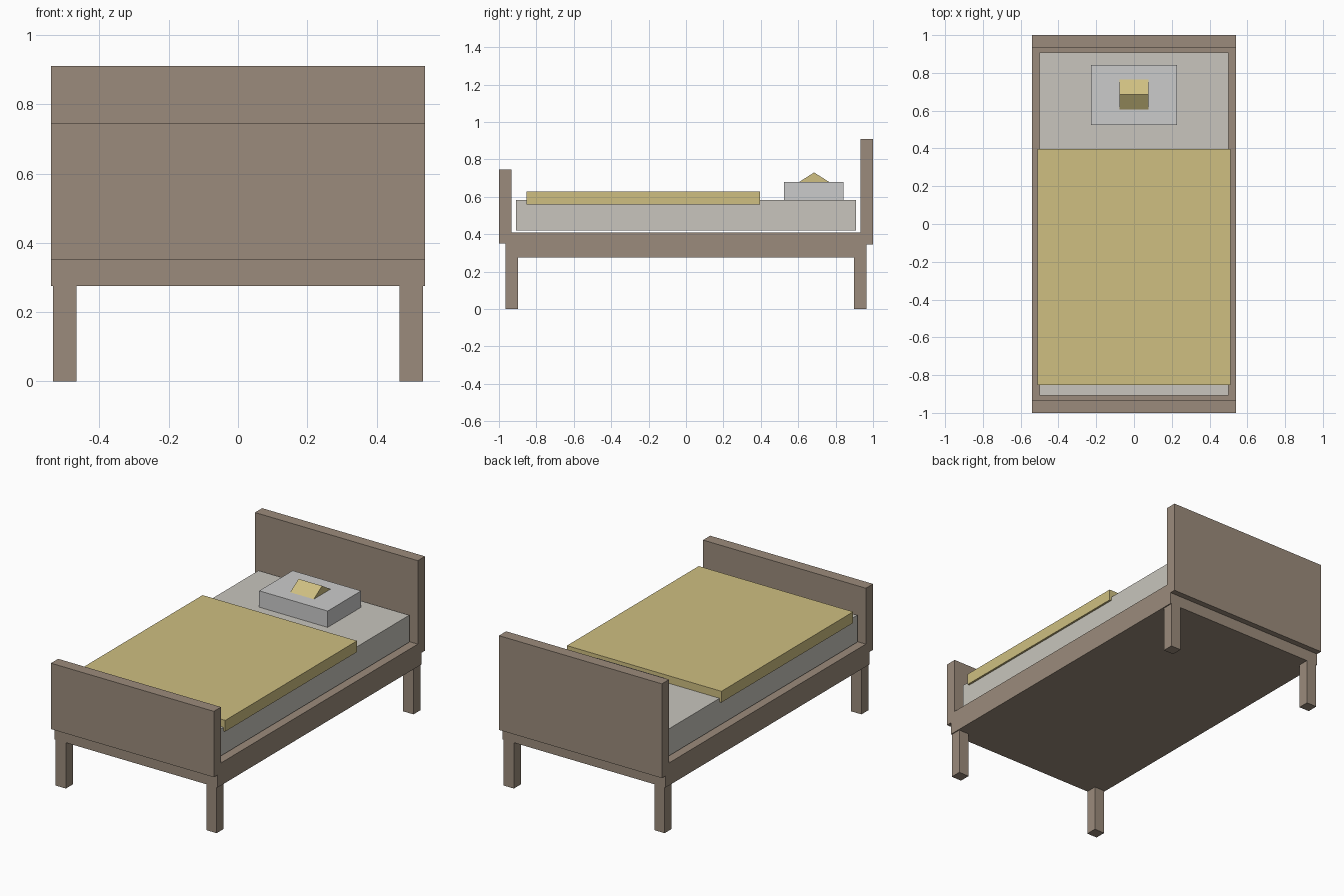
import bpy

if "Cube" in bpy.data.objects:
    bpy.data.objects.remove(bpy.data.objects["Cube"])


def material(name, rgb):
    mat = bpy.data.materials.new(name)
    mat.diffuse_color = (*rgb, 1)
    mat.use_nodes = True
    mat.node_tree.nodes["Principled BSDF"].inputs["Base Color"].default_value = mat.diffuse_color
    return mat


def add_object(name, verts, faces, mat=None):
    mesh = bpy.data.meshes.new(name)
    mesh.from_pydata(verts, [], faces)
    obj = bpy.data.objects.new(name, mesh)
    bpy.context.collection.objects.link(obj)
    if mat:
        mesh.materials.append(mat)
    return obj


def extrude_profile(name, profile, x0, x1, mat=None):
    """Extrude a counter-clockwise (y, z) profile from x0 to x1."""
    n = len(profile)
    verts = [(x, y, z) for x in (x0, x1) for y, z in profile]
    faces = [tuple(reversed(range(n))), tuple(range(n, 2 * n))]
    faces += [(i, (i + 1) % n, (i + 1) % n + n, i + n) for i in range(n)]
    return add_object(name, verts, faces, mat)


def box(name, x, y, z, mat=None):
    profile = [(y[0], z[0]), (y[1], z[0]), (y[1], z[1]), (y[0], z[1])]
    return extrude_profile(name, profile, x[0], x[1], mat)


wood = material("wood", (0.33, 0.26, 0.20))
linen = material("linen", (0.58, 0.56, 0.51))
yellow = material("yellow_fabric", (0.62, 0.52, 0.22))

# Wooden frame with head and foot boards
box("bed_frame", (-0.54, 0.54), (-0.965, 0.965), (0.275, 0.41), wood)
box("headboard", (-0.54, 0.54), (0.932, 1.0), (0.345, 0.91), wood)
box("footboard", (-0.54, 0.54), (-1.0, -0.932), (0.35, 0.745), wood)

# Four square legs
for side, sx in (("left", -1), ("right", 1)):
    for end, sy in (("front", -1), ("back", 1)):
        cx, cy = sx * 0.5, sy * 0.932
        box(f"{end}_{side}_leg", (cx - 0.034, cx + 0.034),
            (cy - 0.033, cy + 0.033), (0, 0.275), wood)

# Bedding
box("mattress", (-0.5, 0.5), (-0.908, 0.908), (0.42, 0.582), linen)
box("blanket", (-0.512, 0.512), (-0.852, 0.396), (0.56, 0.627), yellow)
box("pillow", (-0.227, 0.227), (0.525, 0.842), (0.58, 0.68))

# Small ridged ornament on the pillow
extrude_profile("pillow_ornament", [(0.606, 0.68), (0.764, 0.68), (0.685, 0.73)],
                -0.078, 0.078, yellow)
